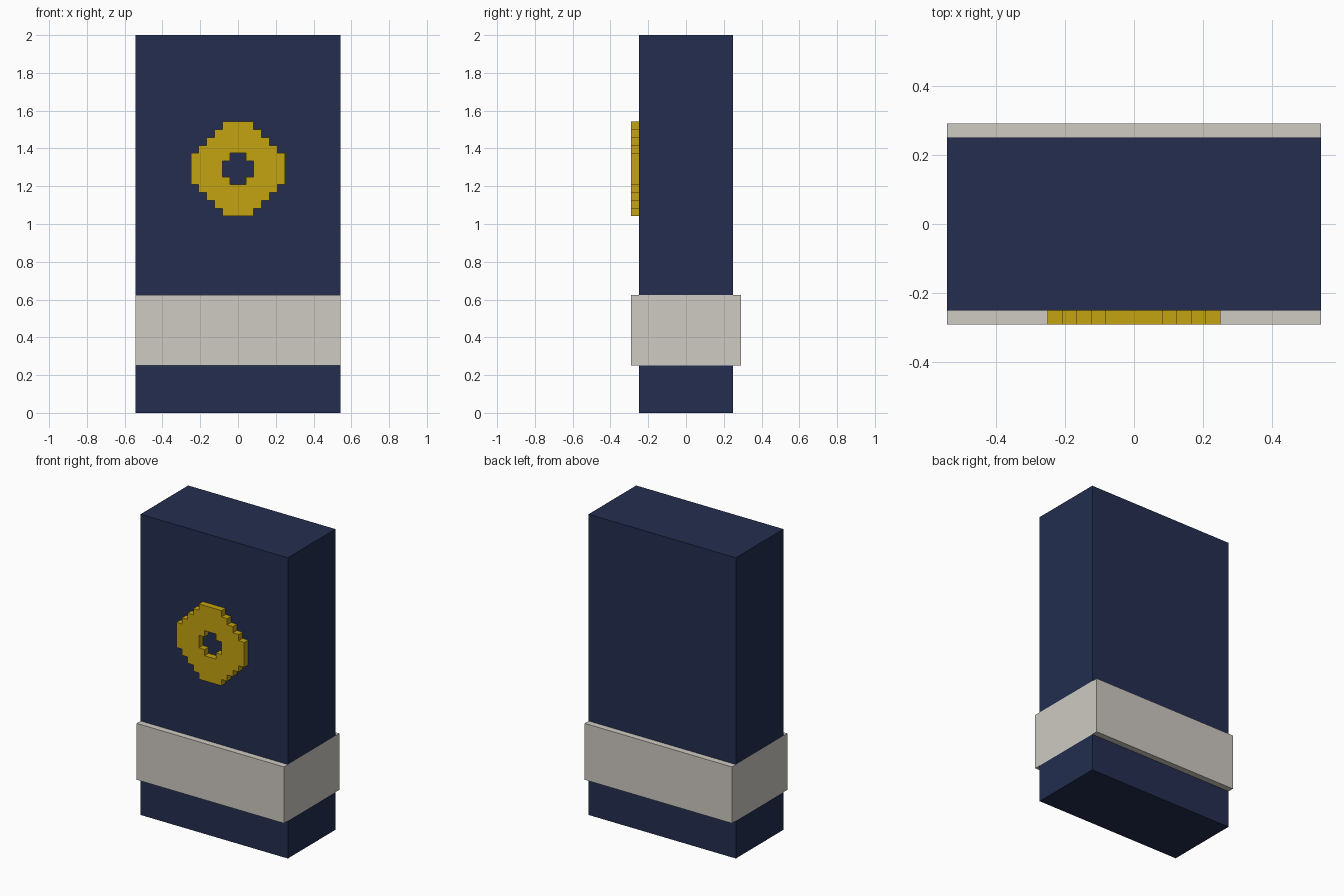
import bpy, bmesh

if "Cube" in bpy.data.objects:
    bpy.data.objects.remove(bpy.data.objects["Cube"])

U = 1 / 24  # size of one block step


def material(name, color):
    m = bpy.data.materials.new(name)
    m.diffuse_color = (*color, 1)
    m.use_nodes = True
    m.node_tree.nodes["Principled BSDF"].inputs["Base Color"].default_value = m.diffuse_color
    return m


NAVY = material("navy_blue", (0.017, 0.027, 0.080))
CREAM = material("warm_grey", (0.62, 0.59, 0.54))
GOLD = material("gold", (0.55, 0.36, 0.005))


def finish(bm, name, mat):
    mesh = bpy.data.meshes.new(name)
    bm.to_mesh(mesh)
    bm.free()
    mesh.materials.append(mat)
    obj = bpy.data.objects.new(name, mesh)
    bpy.context.collection.objects.link(obj)
    return obj


def box(name, half_x, half_y, z0, z1, mat):
    """Box centred on x and y, measured in block steps."""
    bm = bmesh.new()
    bmesh.ops.create_cube(bm, size=1)
    for v in bm.verts:
        v.co = (v.co.x * 2 * half_x * U, v.co.y * 2 * half_y * U,
                (z0 + (v.co.z + 0.5) * (z1 - z0)) * U)
    return finish(bm, name, mat)


# Slab, split by the wider band that is flush with its sides
box("lower_body", 13, 6, 0, 6, NAVY)
box("band", 13, 7, 6, 15, CREAM)
box("upper_body", 13, 6, 15, 48, NAVY)

# Stepped ring emblem: half widths per row, mirrored top to bottom
outer = [2, 3, 4, 5, 6, 6]
hole = [0, 0, 0, 0, 1, 2]
outer += outer[::-1]
hole += hole[::-1]

bm = bmesh.new()
for row, (w, h) in enumerate(zip(outer, hole)):
    z = 25 + row
    for x in range(-w, w):
        if -h <= x < h:
            continue
        bm.faces.new([bm.verts.new((a * U, -6 * U, b * U)) for a, b in
                      ((x, z), (x + 1, z), (x + 1, z + 1), (x, z + 1))])
bmesh.ops.remove_doubles(bm, verts=bm.verts[:], dist=1e-4)
ext = bmesh.ops.extrude_face_region(bm, geom=bm.faces[:])
moved = [g for g in ext["geom"] if isinstance(g, bmesh.types.BMVert)]
bmesh.ops.translate(bm, verts=moved, vec=(0, -U, 0))
# Drop any hidden back faces lying on the body
back = [f for f in bm.faces if all(v.co.y > -6.5 * U for v in f.verts)]
bmesh.ops.delete(bm, geom=back, context='FACES')
bmesh.ops.recalc_face_normals(bm, faces=bm.faces[:])
front = [f for f in bm.faces if all(v.co.y < -6.5 * U for v in f.verts)]
if front[0].normal.y > 0:
    bmesh.ops.reverse_faces(bm, faces=bm.faces[:])
finish(bm, "ring_emblem", GOLD)
